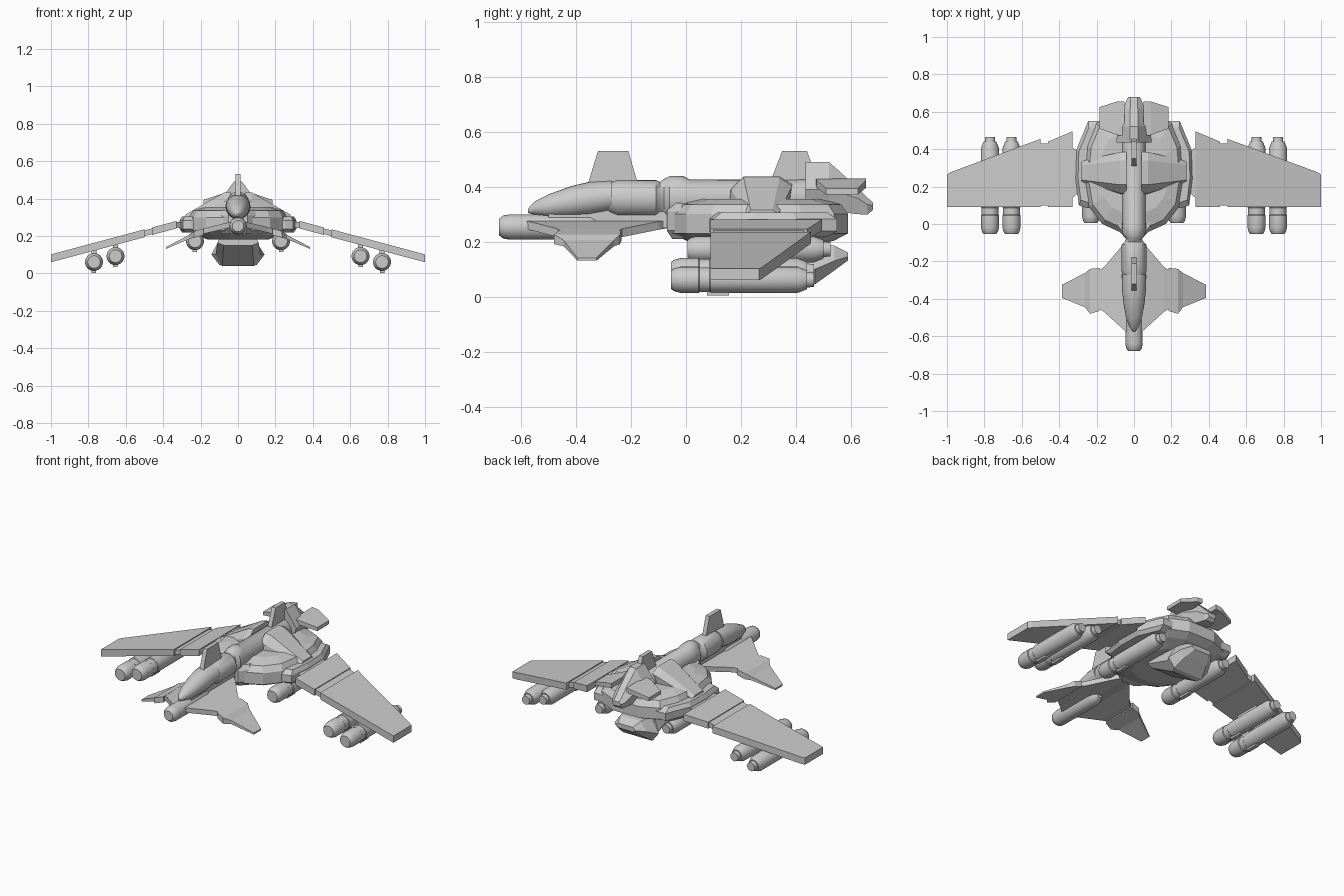
import bpy, bmesh, math
from mathutils import Vector

old = bpy.data.objects.get("Cube")
if old:
    bpy.data.objects.remove(old, do_unlink=True)

grey = bpy.data.materials.new("light_grey")
grey.use_nodes = True
COLOR = (0.6, 0.6, 0.6, 1)
grey.diffuse_color = COLOR
grey.node_tree.nodes["Principled BSDF"].inputs["Base Color"].default_value = COLOR


def loft(name, rings, mirror=False, smooth=False):
    """Skin a list of equal-length point rings and cap both ends."""
    bm = bmesh.new()
    loops = [[bm.verts.new(p) for p in ring] for ring in rings]
    n = len(loops[0])
    for a, b in zip(loops, loops[1:]):
        for i in range(n):
            j = (i + 1) % n
            bm.faces.new((a[i], a[j], b[j], b[i]))
    bm.faces.new(loops[0])
    bm.faces.new(loops[-1])
    bmesh.ops.recalc_face_normals(bm, faces=bm.faces)
    mesh = bpy.data.meshes.new(name)
    bm.to_mesh(mesh)
    bm.free()
    mesh.materials.append(grey)
    obj = bpy.data.objects.new(name, mesh)
    bpy.context.collection.objects.link(obj)
    if smooth:
        bpy.ops.object.select_all(action='DESELECT')
        obj.select_set(True)
        bpy.context.view_layer.objects.active = obj
        bpy.ops.object.shade_smooth_by_angle(angle=math.radians(32))
    if mirror:
        obj.modifiers.new("mirror", 'MIRROR')
    return obj


def tube(name, stations, x=0, mirror=False, sides=24):
    """Round body along y from stations (y, centre z, x radius, z radius)."""
    angles = [2 * math.pi * i / sides for i in range(sides)]
    rings = [[(x + rx * math.cos(a), y, z + rz * math.sin(a)) for a in angles]
             for y, z, rx, rz in stations]
    return loft(name, rings, mirror, True)


def pod(name, x, z, y0, profile, mirror=False):
    return tube(name, [(y0 + y, z, r, r) for y, r in profile], x, mirror)


def panel(name, spans):
    """Mirrored plate across x from spans (x, front y, back y, z, thickness)."""
    rings = [[(x, y0, z - t / 2), (x, y1, z - t / 2), (x, y1, z + t / 2), (x, y0, z + t / 2)]
             for x, y0, y1, z, t in spans]
    return loft(name, rings, True)


def box(name, x, y, z, mirror=False):
    rings = [[(a, y[0], z[0]), (a, y[1], z[0]), (a, y[1], z[1]), (a, y[0], z[1])] for a in x]
    return loft(name, rings, mirror)


def fin(name, outline, half):
    return loft(name, [[(s, y, z) for y, z in outline] for s in (-half, half)])


def slab(name, outline, layers, centre, mirror=False):
    """Stack scaled copies of a plan outline at layers (z, scale)."""
    cx, cy = centre
    rings = [[(cx + (x - cx) * s, cy + (y - cy) * s, z) for x, y in outline] for z, s in layers]
    return loft(name, rings, mirror)


# Cockpit and long round fuselage
tube("cockpit", [(-.575, .312, .006, .008), (-.55, .322, .025, .024), (-.5, .33, .043, .042),
                 (-.42, .345, .057, .056), (-.35, .356, .064, .062), (-.27, .366, .066, .056)])
tube("fuselage", [(-.28, .357, .056, .056), (-.25, .357, .067, .067), (-.11, .357, .067, .067),
                  (-.095, .357, .05, .06), (-.08, .358, .042, .07), (-.06, .358, .06, .08),
                  (-.01, .358, .064, .08), (.015, .358, .062, .067), (.44, .36, .062, .067),
                  (.5, .36, .045, .05)])
fin("front_fin", [(-.36, .4), (-.32, .53), (-.21, .53), (-.175, .41)], .013)
fin("rear_fin", [(.3, .4), (.35, .53), (.44, .53), (.47, .45), (.47, .4)], .013)

# Front gun pod and canards
pod("nose_pod", 0, .253, -.68, [(0, .03), (.015, .042), (.04, .046), (.33, .046), (.36, .036), (.38, .02)])
box("canard_spine", (-.03, .03), (-.5, -.02), (.25, .32))
panel("canard_plate", [(0, -.62, -.06, .265, .03), (.05, -.57, -.1, .258, .03),
                       (.16, -.47, -.23, .232, .03), (.19, -.45, -.25, .224, .026)])
panel("canard_tip", [(.185, -.465, -.235, .222, .035), (.235, -.48, -.24, .208, .035),
                     (.262, -.445, -.262, .194, .022), (.385, -.395, -.325, .136, .01)])

# Main hull
half = [(.06, -.05), (.17, 0), (.24, .09), (.265, .24), (.25, .42), (.2, .54), (.09, .59)]
hull = half + [(-x, y) for x, y in reversed(half)]
slab("hull", hull, [(.18, .6), (.205, .85), (.23, 1), (.3, 1), (.335, .92), (.355, .68)], (0, .27))
slab("hull_side", [(.25, .085), (.295, .1), (.312, .24), (.307, .4), (.245, .55), (.18, .55),
                   (.17, .4), (.17, .1)],
     [(.218, .85), (.238, 1), (.282, 1), (.305, .86)], (.22, .3), True)
slab("hull_collar", [(.05, -.07), (.1, -.02), (.1, .1), (-.1, .1), (-.1, -.02), (-.05, -.07)],
     [(.21, .8), (.24, 1), (.31, 1), (.34, .85)], (0, .03))

# Sloping shoulder wedges
loft("shoulder_wedge", [
    [(.04, .15, .3), (.04, .16, .39), (.04, .21, .437), (.04, .34, .437), (.04, .385, .41), (.04, .37, .3)],
    [(.075, .155, .3), (.075, .165, .385), (.075, .21, .432), (.075, .34, .432), (.075, .385, .4), (.075, .37, .3)],
    [(.28, .225, .28), (.28, .225, .3), (.28, .235, .315), (.28, .315, .315), (.28, .335, .3), (.28, .335, .28)]],
    True)


# Tail block with drooping plates
def tail_ring(y, wide, narrow, low, mid, high):
    right = [(wide * .7, y, low), (wide, y, mid), (narrow, y, high)]
    return right + [(-x, a, z) for x, a, z in reversed(right)]


loft("tail_block", [tail_ring(.435, .095, .022, .33, .39, .49), tail_ring(.52, .085, .022, .315, .39, .49),
                    tail_ring(.62, .055, .02, .3, .36, .4), tail_ring(.66, .042, .02, .298, .335, .36),
                    tail_ring(.68, .03, .018, .315, .33, .342)])
panel("tail_plate", [(.05, .47, .655, .415, .028), (.09, .475, .655, .41, .028),
                     (.185, .51, .625, .382, .022)])

# Faceted belly exhaust
loft("belly_exhaust", [tail_ring(.25, .11, .09, .15, .165, .2), tail_ring(.44, .12, .09, .04, .1, .2),
                       tail_ring(.47, .142, .085, .045, .1, .19), tail_ring(.54, .11, .07, .095, .13, .185),
                       tail_ring(.59, .07, .05, .132, .145, .16)])

# Wings in two sections with hinges
def wing_z(x):
    return .26 - .268 * (x - .33)


panel("wing_root", [(x, .09, back, wing_z(x), .04) for x, back in ((.33, .495), (.46, .44))])
panel("wing_joint", [(x, .1, .43, wing_z(x), .03) for x in (.45, .51)])
panel("wing_outer", [(x, .09, back, wing_z(x), .042) for x, back in ((.5, .455), (.98, .277), (1, .265))])
panel("wing_hinge", [(.28, .12, .44, .26, .035), (.305, .16, .39, .26, .03), (.34, .13, .42, .258, .03)])

# Under-wing pods: rounded nose, long barrel, stepped nozzle
shape = [(0, .034), (.012, .042), (.035, .048), (.1, .048), (.104, .045), (.14, .045), (.144, .048),
         (.46, .048), (.495, .034), (.495, .028), (.52, .026)]
for label, x, z, y0 in (("outer", .77, .061, -.054), ("middle", .655, .092, -.054), ("inner", .23, .172, .005)):
    pod(label + "_pod", x, z, y0, shape, True)
    top = wing_z(x) if x > .33 else .24
    box(label + "_pylon", (x - .014, x + .014), (.14, .3), (z + .03, top), True)
    box(label + "_pod_keel", (x - .012, x + .012), (y0 + .13, y0 + .21), (z - .058, z - .03), True)
